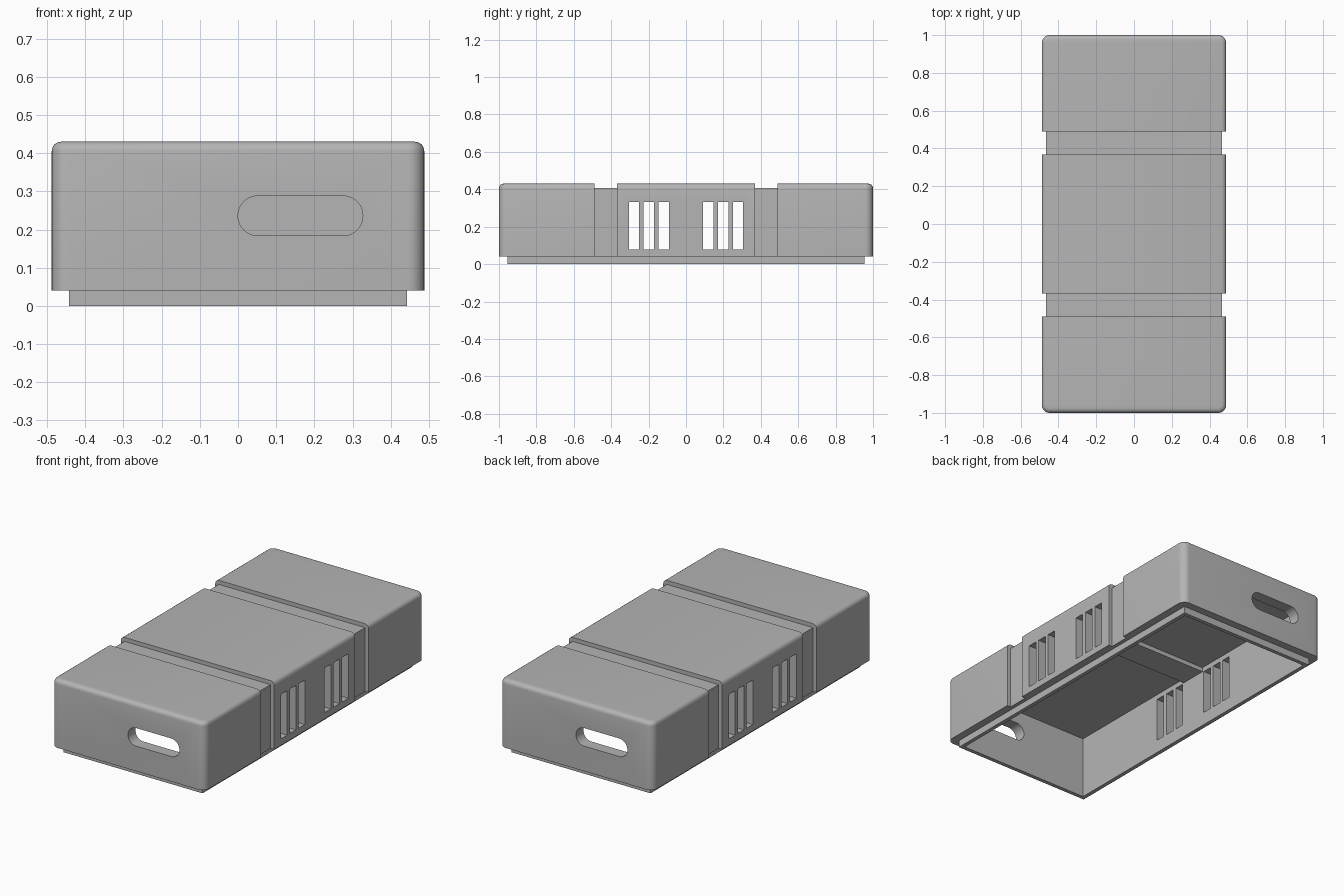
import bpy, bmesh, math
from mathutils import Matrix

cube = bpy.data.objects.get("Cube")
if cube:
    bpy.data.objects.remove(cube, do_unlink=True)

grey = bpy.data.materials.new("plain_grey")
grey.use_nodes = True
colour = (0.46, 0.46, 0.46, 1)
grey.diffuse_color = colour
grey.node_tree.nodes["Principled BSDF"].inputs["Base Color"].default_value = colour

HX, HY, TOP, STEP = 0.488, 1.0, 0.43, 0.04   # outer shell
WALL, LIP = 0.068, 0.045                     # wall thickness, lip setback
GROOVE = 0.023


def box(name, lo, hi, round_axis=None, radius=0, segments=6, top_radius=0):
    """Box between two corners, optionally rounded along one axis and on top."""
    bm = bmesh.new()
    size = [b - a for a, b in zip(lo, hi)]
    mid = [(a + b) / 2 for a, b in zip(lo, hi)]
    bmesh.ops.create_cube(bm, size=1, matrix=Matrix.Translation(mid) @ Matrix.Diagonal((*size, 1)))
    if round_axis is not None:
        edges = [e for e in bm.edges
                 if abs(e.verts[0].co[round_axis] - e.verts[1].co[round_axis]) > 1e-4]
        bmesh.ops.bevel(bm, geom=edges, offset=radius, segments=segments,
                        profile=0.5, affect='EDGES')
    if top_radius:
        edges = [e for e in bm.edges if all(v.co.z > hi[2] - 1e-4 for v in e.verts)]
        bmesh.ops.bevel(bm, geom=edges, offset=top_radius, segments=4,
                        profile=0.5, affect='EDGES')
    bmesh.ops.recalc_face_normals(bm, faces=bm.faces)
    mesh = bpy.data.meshes.new(name)
    bm.to_mesh(mesh)
    bm.free()
    mesh.materials.append(grey)
    obj = bpy.data.objects.new(name, mesh)
    bpy.context.collection.objects.link(obj)
    return obj


def combine(target, tool, operation='DIFFERENCE'):
    """Apply a boolean and discard the tool."""
    mod = target.modifiers.new("cut", 'BOOLEAN')
    mod.operation, mod.solver, mod.object = operation, 'EXACT', tool
    bpy.context.view_layer.update()
    deps = bpy.context.evaluated_depsgraph_get()
    mesh = bpy.data.meshes.new_from_object(target.evaluated_get(deps))
    target.modifiers.clear()
    target.data = mesh
    bpy.data.objects.remove(tool, do_unlink=True)


# Rounded outer shell
shell = box("case_shell", (-HX, -HY, STEP), (HX, HY, TOP), 2, 0.042, 8, 0.024)

# Two strap grooves over the top and down both sides
for side in (-1, 1):
    y0, y1 = sorted((side * 0.368, side * 0.49))
    combine(shell, box("groove_top", (-1, y0, TOP - GROOVE), (1, y1, 1)))
    for s in (-1, 1):
        x0, x1 = sorted((s * (HX - GROOVE), s * 1))
        combine(shell, box("groove_side", (x0, y0, -1), (x1, y1, 1)))

# Lower lip, then the hollow interior open at the bottom
combine(shell, box("lip", (LIP - HX, LIP - HY, 0), (HX - LIP, HY - LIP, STEP + 0.03)), 'UNION')
combine(shell, box("cavity", (WALL - HX, WALL - HY, -1), (HX - WALL, HY - WALL, TOP - WALL)))

# Side vents, through both walls
for side in (-1, 1):
    for centre in (0.118, 0.198, 0.278):
        y = side * centre
        combine(shell, box("vent", (-1, y - 0.028, 0.077), (1, y + 0.028, 0.333)))

# Rounded cable slots, one in each end, turned half a revolution
for end in (-1, 1):
    xs = sorted((0, -end * 0.327))
    ys = sorted((end * 0.8, end * 1.2))
    combine(shell, box("cable_slot", (xs[0], ys[0], 0.184), (xs[1], ys[1], 0.288), 1, 0.0518, 10))

# Stiffening rib under the roof
rib = box("roof_rib", (WALL - HX - 0.01, -0.08, TOP - WALL - 0.025),
          (HX - WALL + 0.01, 0.08, TOP - WALL + 0.01))

bpy.ops.object.select_all(action='DESELECT')
shell.select_set(True)
bpy.context.view_layer.objects.active = shell
bpy.ops.object.shade_smooth_by_angle(angle=math.radians(30))
